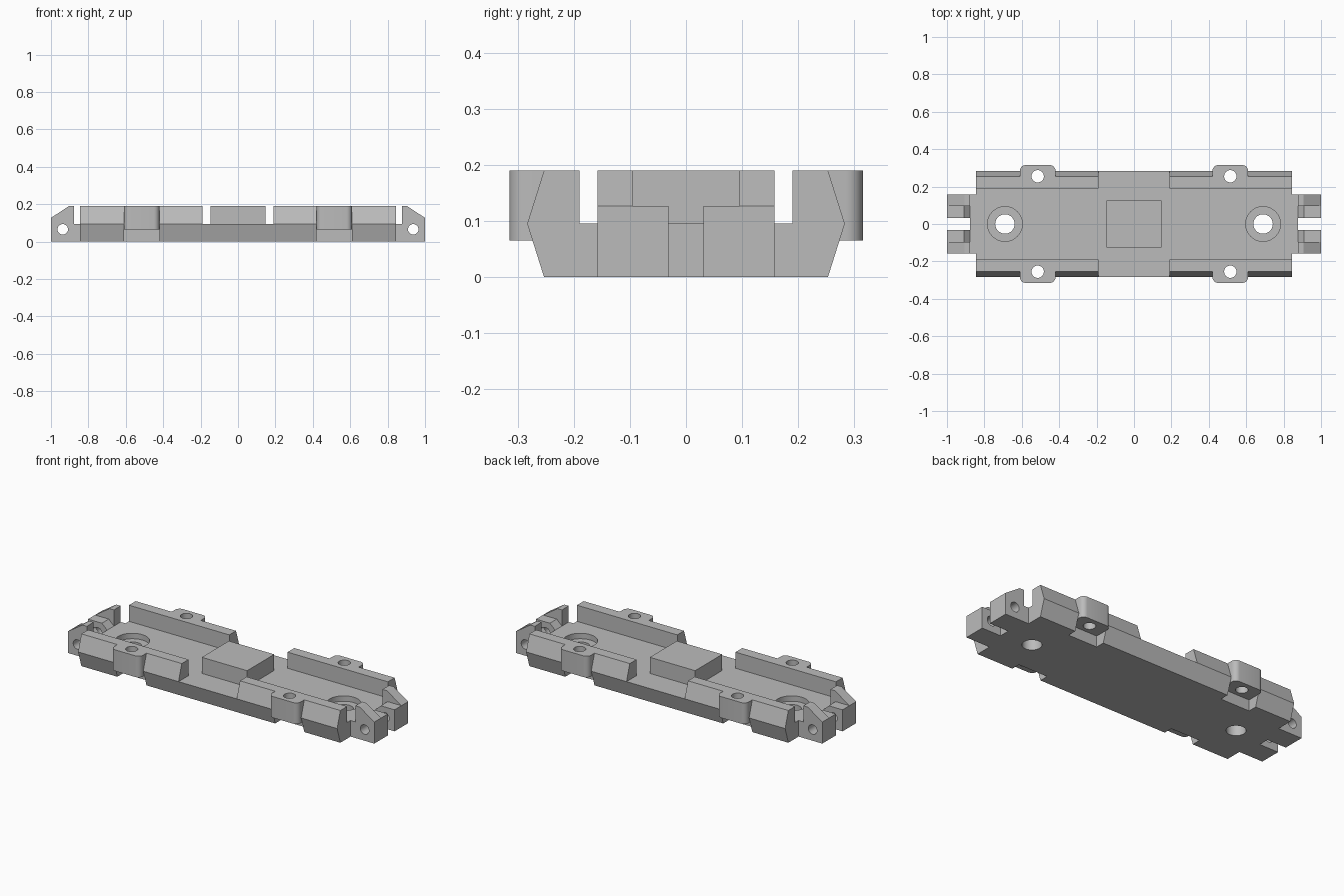
import bpy
import bmesh
import math

old = bpy.data.objects.get("Cube")
if old:
    bpy.data.objects.remove(old, do_unlink=True)

grey = bpy.data.materials.new("plain grey")
grey.use_nodes = True
grey.diffuse_color = (0.5, 0.5, 0.5, 1)
grey.node_tree.nodes["Principled BSDF"].inputs["Base Color"].default_value = (0.5, 0.5, 0.5, 1)


def prism(name, points, start, end, axis):
    """Extrude a 2D outline from start to end along the x, y or z axis."""
    place = {"x": lambda a, b, t: (t, a, b),
             "y": lambda a, b, t: (a, t, b),
             "z": lambda a, b, t: (a, b, t)}[axis]
    bm = bmesh.new()
    low = [bm.verts.new(place(a, b, start)) for a, b in points]
    high = [bm.verts.new(place(a, b, end)) for a, b in points]
    bm.faces.new(low)
    bm.faces.new(high)
    n = len(points)
    for i in range(n):
        j = (i + 1) % n
        bm.faces.new((low[i], low[j], high[j], high[i]))
    bmesh.ops.recalc_face_normals(bm, faces=bm.faces)
    mesh = bpy.data.meshes.new(name)
    bm.to_mesh(mesh)
    bm.free()
    mesh.materials.append(grey)
    obj = bpy.data.objects.new(name, mesh)
    bpy.context.collection.objects.link(obj)
    return obj


def box(name, x0, x1, y0, y1, z0, z1):
    return prism(name, [(x0, y0), (x1, y0), (x1, y1), (x0, y1)], z0, z1, "z")


def circle(a, b, r, n=32):
    return [(a + r * math.cos(2 * math.pi * i / n),
             b + r * math.sin(2 * math.pi * i / n)) for i in range(n)]


def cut(obj, cutters):
    """Subtract the cutters, then discard them."""
    bpy.context.view_layer.objects.active = obj
    for c in cutters:
        c.hide_render = True
        mod = obj.modifiers.new("cut", "BOOLEAN")
        mod.operation = "DIFFERENCE"
        mod.solver = "EXACT"
        mod.object = c
        bpy.ops.object.modifier_apply(modifier=mod.name)
        bpy.data.objects.remove(c, do_unlink=True)


SIDES = (-1, 1)
EAR_X, EAR_Y, EAR_Z = 0.515, 0.255, 0.065
FLOOR, TOP = 0.095, 0.19
parts = []

# Tray with faceted side walls
half = [(0.253, 0), (0.283, FLOOR), (0.253, TOP), (0.19, TOP), (0.19, FLOOR)]
tray = prism("tray", half + [(-y, z) for y, z in reversed(half)], -0.845, 0.845, "x")
cutters = [box("wall_gap", -0.19, 0.19, -0.4, 0.4, FLOOR, 0.3)]
for sx in SIDES:
    x = sx * 0.69
    cutters.append(prism("pivot_hole", circle(x, 0, 0.052), -0.1, 0.3, "z"))
    cutters.append(prism("pivot_recess", circle(x, 0, 0.093, 48), 0.063, 0.3, "z"))
    for sy in SIDES:
        x = sx * EAR_X
        y0, y1 = sorted((sy * 0.2, sy * 0.4))
        cutters.append(box("ear_notch", x - 0.095, x + 0.095, y0, y1, -0.1, EAR_Z))
        cutters.append(prism("screw_hole", circle(x, sy * EAR_Y, 0.033), -0.1, 0.3, "z"))
cut(tray, cutters)
parts.append(tray)

# Raised block in the middle
parts.append(box("centre_block", -0.148, 0.148, -0.126, 0.126, FLOOR, TOP))

# Screw ears with rounded outer corners
for sx in SIDES:
    for sy in SIDES:
        x, r = sx * EAR_X, 0.03
        outline = [(x - 0.095, sy * 0.2), (x + 0.095, sy * 0.2)]
        for side, first in ((1, 0), (-1, 90)):
            for i in range(7):
                a = math.radians(first + i * 15)
                outline.append((x + side * (0.095 - r) + r * math.cos(a),
                                sy * (0.315 - r + r * math.sin(a))))
        ear = prism("screw_ear", outline, EAR_Z, TOP, "z")
        cut(ear, [prism("screw_hole", circle(x, sy * EAR_Y, 0.033), 0, 0.3, "z")])
        parts.append(ear)

# End tongues and forked couplings with cross holes
outer = [(0.876, 0), (1, 0), (1, 0.127), (0.905, TOP), (0.876, TOP)]
inner = [(0.876, 0), (1, 0), (1, 0.127), (0.91, 0.127), (0.876, FLOOR)]
for sx in SIDES:
    x0, x1 = sorted((sx * 0.845, sx * 0.876))
    parts.append(box("end_tongue", x0, x1, -0.158, 0.158, 0, FLOOR))
    for sy in SIDES:
        for name, shape, y0, y1 in (("fork_cheek", outer, 0.095, 0.158),
                                    ("fork_step", inner, 0.031, 0.095)):
            arm = prism(name, [(sx * x, z) for x, z in shape], sy * y0, sy * y1, "y")
            cut(arm, [prism("pin_hole", circle(sx * 0.937, 0.066, 0.028), -0.3, 0.3, "y")])
            parts.append(arm)

# Smooth the round surfaces and keep the hard edges
bpy.ops.object.select_all(action="DESELECT")
for obj in parts:
    obj.select_set(True)
bpy.context.view_layer.objects.active = tray
bpy.ops.object.shade_smooth_by_angle(angle=math.radians(18))
